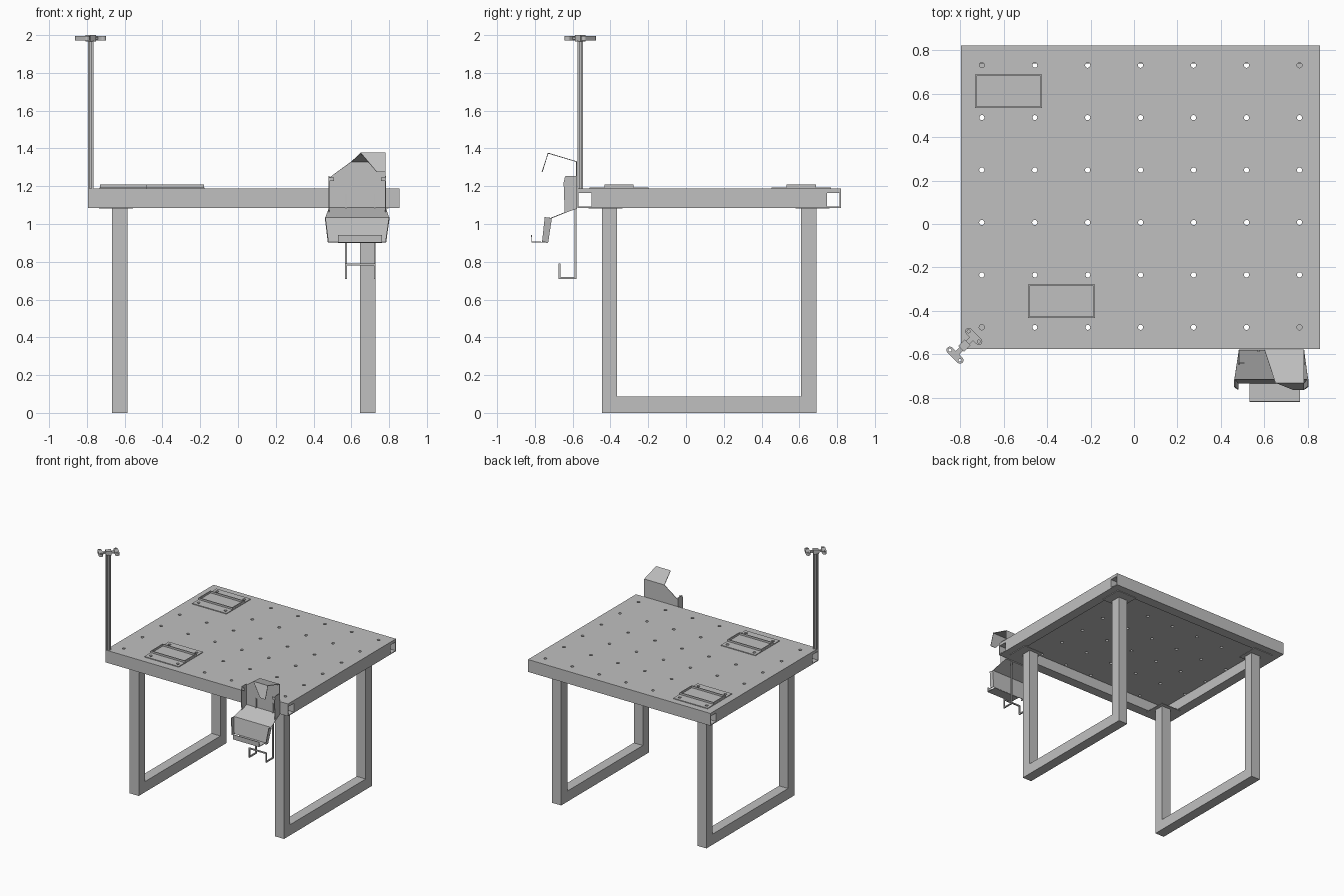
import bpy, bmesh, math
from mathutils import Vector, Matrix

if "Cube" in bpy.data.objects:
    bpy.data.objects.remove(bpy.data.objects["Cube"])

grey = bpy.data.materials.new("steel_grey")
grey.use_nodes = True
grey.diffuse_color = (0.53, 0.53, 0.53, 1)
grey.node_tree.nodes["Principled BSDF"].inputs["Base Color"].default_value = (0.53, 0.53, 0.53, 1)


def finish(name, bm):
    mesh = bpy.data.meshes.new(name)
    bmesh.ops.recalc_face_normals(bm, faces=bm.faces)
    bm.to_mesh(mesh)
    bm.free()
    mesh.materials.append(grey)
    ob = bpy.data.objects.new(name, mesh)
    bpy.context.collection.objects.link(ob)
    return ob


def apply_modifiers(ob):
    bpy.context.view_layer.objects.active = ob
    for m in list(ob.modifiers):
        bpy.ops.object.modifier_apply(modifier=m.name)


def box_bm(lo, hi):
    bm = bmesh.new()
    lo, hi = Vector(lo), Vector(hi)
    bmesh.ops.create_cube(bm, size=1)
    for v in bm.verts:
        v.co = (lo + hi) / 2 + Vector(a * b for a, b in zip(v.co, hi - lo))
    return bm


def box(name, lo, hi):
    return finish(name, box_bm(lo, hi))


def tube(name, lo, hi, axis, wall=0.007):
    """Rectangular hollow section, open along one axis."""
    bm = box_bm(lo, hi)
    bm.normal_update()
    ends = [f for f in bm.faces if abs(f.normal[axis]) > 0.9]
    bmesh.ops.delete(bm, geom=ends, context='FACES_ONLY')
    ob = finish(name, bm)
    m = ob.modifiers.new("wall", 'SOLIDIFY')
    m.thickness, m.offset, m.use_even_offset = wall, -1, True
    apply_modifiers(ob)
    return ob


def extrude(name, points, vector):
    """Extrude a flat 3D outline along a vector."""
    bm = bmesh.new()
    face = bm.faces.new([bm.verts.new(p) for p in points])
    new = bmesh.ops.extrude_face_region(bm, geom=[face])["geom"]
    bmesh.ops.translate(bm, vec=vector, verts=[g for g in new if isinstance(g, bmesh.types.BMVert)])
    return finish(name, bm)


def sheet(name, panels, thickness=0.005):
    """Thin folded sheet metal made of flat panels."""
    bm = bmesh.new()
    for pts in panels:
        bm.faces.new([bm.verts.new(p) for p in pts])
    bmesh.ops.remove_doubles(bm, verts=bm.verts, dist=0.0005)
    ob = finish(name, bm)
    m = ob.modifiers.new("thickness", 'SOLIDIFY')
    m.thickness, m.offset = thickness, 0
    apply_modifiers(ob)
    return ob


def drill(ob, centres, z, radius):
    """Cut round vertical holes through a part."""
    bm = bmesh.new()
    for x, y in centres:
        bmesh.ops.create_cone(bm, cap_ends=True, segments=16, radius1=radius, radius2=radius,
                              depth=0.2, matrix=Matrix.Translation((x, y, z)))
    cutter = finish("hole_cutter", bm)
    m = ob.modifiers.new("holes", 'BOOLEAN')
    m.operation, m.solver, m.object = 'DIFFERENCE', 'EXACT', cutter
    apply_modifiers(ob)
    bpy.data.objects.remove(cutter)


# Table top with a grid of through holes
X0, X1, Y0, Y1 = -0.795, 0.855, -0.575, 0.82
holes = [(-0.7 + 0.2435 * i, -0.475 + 0.241 * j) for i in range(7) for j in range(6)]
top = box("table_top", (X0, Y0, 1.17), (X1, Y1, 1.187))
drill(top, holes, 1.18, 0.012)

# Frame below the top: open-ended long tubes, side tubes between them
W = 0.081
tube("front_rail", (X0, Y0, 1.086), (X1, Y0 + W, 1.17), 0)
tube("back_rail", (X0, Y1 - W, 1.086), (X1, Y1, 1.17), 0)
tube("right_rail", (X0, Y0 + W, 1.086), (X0 + W, Y1 - W, 1.17), 1)
tube("left_rail", (X1 - W, Y0 + W, 1.086), (X1, Y1 - W, 1.17), 1)

# U-shaped leg frames and their mounting plates
A, B, T = -0.445, 0.69, 0.08
outline = [(A, 0), (B, 0), (B, 1.084), (B - T, 1.084), (B - T, 0.087),
           (A + T, 0.087), (A + T, 1.084), (A, 1.084)]
for side, x, out in (("right", -0.668, -1), ("left", 0.646, 1)):
    extrude(side + "_leg_frame", [(x, y, z) for y, z in outline], (0.082, 0, 0))
    cx = x + 0.041
    for end, y, d in (("front", A + T / 2, -1), ("back", B - T / 2, 1)):
        xs = sorted((cx + out * 0.11, cx - out * 0.07))
        ys = sorted((y + d * 0.11, y - d * 0.07))
        box(f"{side}_{end}_leg_plate", (xs[0], ys[0], 1.081), (xs[1], ys[1], 1.087))

# Two work fixtures: drilled base plate with a raised rectangular rim
for i, (x, y) in enumerate(((-0.577, 0.61), (-0.333, -0.355))):
    base = box(f"fixture_base_{i + 1}", (x - 0.155, y - 0.157, 1.187), (x + 0.155, y + 0.157, 1.193))
    drill(base, [(x + sx * 0.122, y + sy * 0.1205) for sx in (-1, 1) for sy in (-1, 1)], 1.19, 0.012)
    tube(f"fixture_rim_{i + 1}", (x - 0.154, y - 0.077, 1.193), (x + 0.154, y + 0.077, 1.208), 2)

# Slotted corner post
PX, PY, h, s, d = -0.78, -0.56, 0.0145, 0.005, 0.008
side_pts = [(-h, -h), (-s, -h), (-s, -h + d), (s, -h + d), (s, -h)]
post = []
for k in range(4):
    c, n = round(math.cos(k * math.pi / 2)), round(math.sin(k * math.pi / 2))
    post += [(PX + a * c - b * n, PY + a * n + b * c, 1.187) for a, b in side_pts]
extrude("corner_post", post, (0, 0, 0.785))

# Post head: diagonal link with a rounded cross bar at each end
u, v = Vector((0.7071, 0.7071, 0)), Vector((0.7071, -0.7071, 0))
centre = Vector((PX, PY, 0))


def diagonal(name, a, b, z0, z1):
    pts = [centre + u * p * a + v * q * b + Vector((0, 0, z0)) for p, q in ((-1, -1), (1, -1), (1, 1), (-1, 1))]
    return extrude(name, pts, (0, 0, z1 - z0))


diagonal("head_link", 0.06, 0.011, 1.976, 1.99)
diagonal("head_block", 0.021, 0.019, 1.966, 2.0)
for name, sgn in (("back", 1), ("front", -1)):
    mid = centre + u * sgn * 0.061
    pts = []
    for e in (1, -1):
        for k in range(9):
            t = math.pi * (k / 8 - 0.5)
            pts.append(mid + e * (v * (0.033 + 0.016 * math.cos(t)) + u * 0.016 * math.sin(t)) + Vector((0, 0, 1.972)))
    bar = extrude(f"head_bar_{name}", pts, (0, 0, 0.022))
    drill(bar, [(mid + v * e * 0.033).to_2d() for e in (1, -1)], 1.98, 0.007)

# Sheet-metal holder on the front edge: back plate, hood and its lip
sheet("holder_hood", [
    [(0.482, -0.579, 1.08), (0.782, -0.579, 1.08), (0.782, -0.579, 1.33), (0.60, -0.579, 1.33), (0.482, -0.579, 1.245)],
    [(0.60, -0.579, 1.33), (0.782, -0.579, 1.33), (0.782, -0.73, 1.375), (0.65, -0.73, 1.375)],
    [(0.65, -0.73, 1.375), (0.782, -0.73, 1.375), (0.782, -0.762, 1.275), (0.735, -0.762, 1.275)]])
# Shelf, lower apron and bottom tray
sheet("holder_apron", [
    [(0.482, -0.579, 1.085), (0.782, -0.579, 1.085), (0.80, -0.712, 1.032), (0.462, -0.712, 1.032)],
    [(0.462, -0.712, 1.032), (0.80, -0.712, 1.032), (0.782, -0.732, 0.903), (0.478, -0.732, 0.903)]])
sheet("holder_tray", [
    [(0.53, -0.732, 0.903), (0.763, -0.732, 0.903), (0.763, -0.817, 0.905), (0.53, -0.817, 0.905)],
    [(0.53, -0.817, 0.905), (0.763, -0.817, 0.905), (0.763, -0.817, 0.943), (0.53, -0.817, 0.943)]])
# Folded side flanges and small locating tabs
for side, xu, xt, xb, sgn in (("right", 0.482, 0.462, 0.478, 1), ("left", 0.782, 0.80, 0.782, -1)):
    sheet(f"holder_{side}_flange", [[(xu, -0.579, 1.08), (xu, -0.579, 1.255), (xu, -0.638, 1.255),
                                     (xu, -0.648, 1.22), (xu, -0.642, 1.06)]])
    sheet(f"apron_{side}_flange", [[(xt, -0.712, 1.032), (xt, -0.748, 1.036), (xb, -0.762, 0.905), (xb, -0.732, 0.903)]])
    sheet(f"holder_{side}_tab", [[(xu, -0.64, 1.227), (xu + sgn * 0.025, -0.64, 1.227),
                                  (xu + sgn * 0.025, -0.64, 1.247), (xu, -0.64, 1.247)]])

# Hanging hook: two bent bars joined by a cross bar
r = 0.005
path = [(-0.575, 1.16), (-0.575, 0.71), (-0.67, 0.71), (-0.67, 0.79),
        (-0.66, 0.79), (-0.66, 0.72), (-0.585, 0.72), (-0.585, 1.16)]
for side, x in (("right", 0.572), ("left", 0.724)):
    extrude(f"hook_{side}", [(x - r, y - 0.004, z) for y, z in path], (2 * r, 0, 0))
box("hook_cross_bar", (0.572, -0.674, 0.78), (0.724, -0.664, 0.79))
